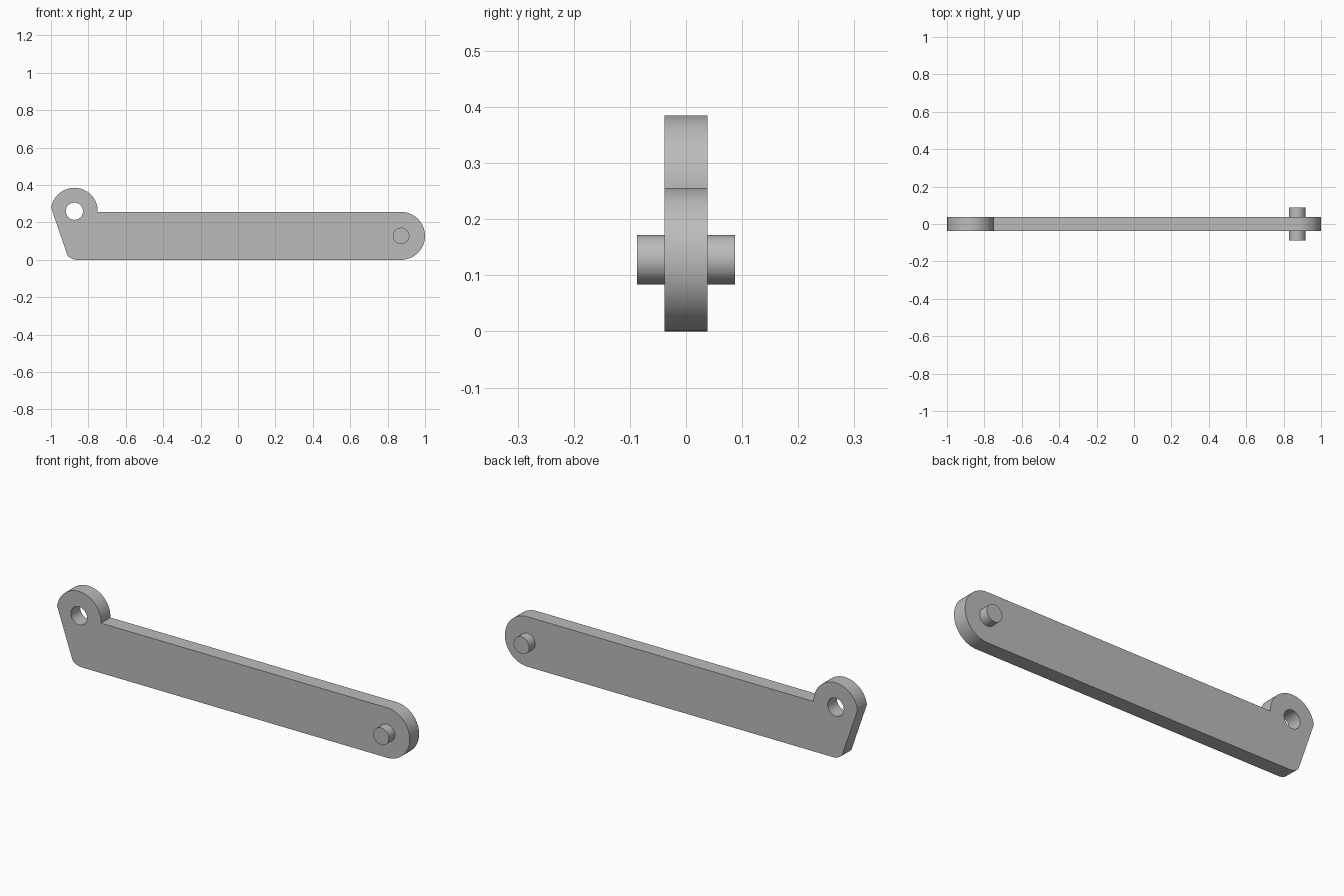
import bpy, bmesh
from math import sin, cos, radians, pi

if "Cube" in bpy.data.objects:
    bpy.data.objects.remove(bpy.data.objects["Cube"], do_unlink=True)

# Main dimensions
HALF_THICK = 0.038
PIN_REACH = 0.087
BAR_R = 0.128
BAR_END = (1 - BAR_R, BAR_R)
EYE_R = 0.125
EYE = (-1 + EYE_R, 0.26)
HOLE_R = 0.046
PIN_R = 0.044

grey = bpy.data.materials.new("plain grey")
grey.use_nodes = True
colour = (0.5, 0.5, 0.5, 1)
grey.diffuse_color = colour
grey.node_tree.nodes["Principled BSDF"].inputs["Base Color"].default_value = colour


def arc(centre, r, start, end, steps):
    """Points on an arc, angles in degrees."""
    angles = [radians(start + (end - start) * i / steps) for i in range(steps + 1)]
    return [(centre[0] + r * cos(a), centre[1] + r * sin(a)) for a in angles]


def extrude_profile(name, loops, half_depth):
    """Solid from closed x-z loops; inner loops become holes."""
    bm = bmesh.new()
    for loop in loops:
        verts = [bm.verts.new((x, -half_depth, z)) for x, z in loop]
        for i, v in enumerate(verts):
            bm.edges.new((verts[i - 1], v))
    bmesh.ops.triangle_fill(bm, use_beauty=True, use_dissolve=False, edges=bm.edges[:])
    result = bmesh.ops.extrude_face_region(bm, geom=bm.faces[:], use_keep_orig=True)
    moved = [g for g in result["geom"] if isinstance(g, bmesh.types.BMVert)]
    bmesh.ops.translate(bm, verts=moved, vec=(0, 2 * half_depth, 0))
    bmesh.ops.recalc_face_normals(bm, faces=bm.faces[:])
    mesh = bpy.data.meshes.new(name)
    bm.to_mesh(mesh)
    bm.free()
    mesh.materials.append(grey)
    obj = bpy.data.objects.new(name, mesh)
    bpy.context.collection.objects.link(obj)
    bpy.ops.object.select_all(action="DESELECT")
    obj.select_set(True)
    bpy.context.view_layer.objects.active = obj
    bpy.ops.object.shade_smooth_by_angle(angle=radians(30))
    return obj


# Lever plate: rounded bar end, raised eye, slanted edge, rounded heel
outline = arc(BAR_END, BAR_R, -90, 90, 48)
outline += arc(EYE, EYE_R, -2, 172, 48)
outline += arc((-0.86, 0.07), 0.07, 223, 270, 12)
hole = arc(EYE, HOLE_R, 0, 360, 48)[:-1]
extrude_profile("lever_plate", [outline, hole], HALF_THICK)

# Pivot pin passing through the bar end
extrude_profile("pivot_pin", [arc(BAR_END, PIN_R, 0, 360, 48)[:-1]], PIN_REACH)
